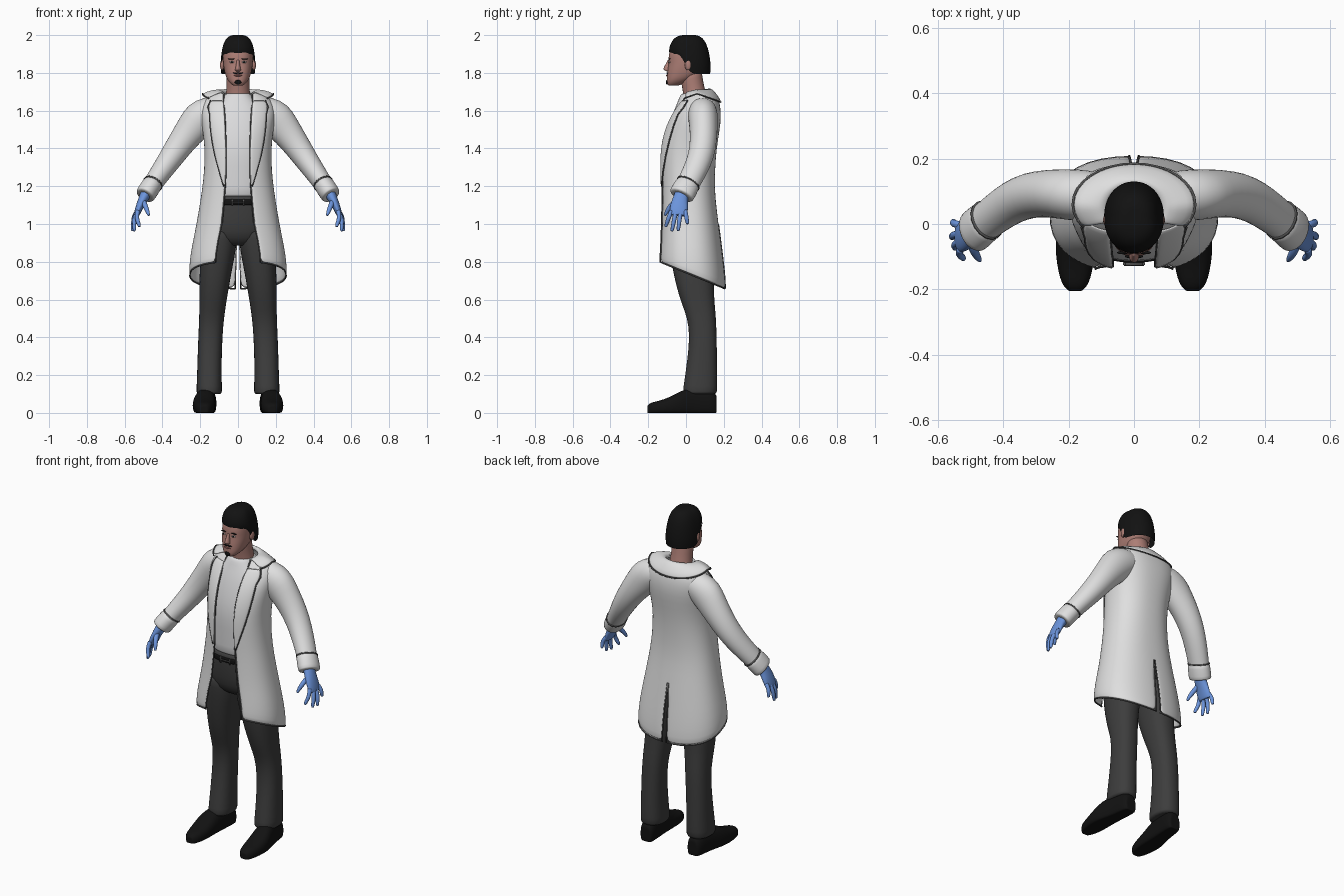
import bpy, bmesh, math
from mathutils import Vector

if "Cube" in bpy.data.objects:
    bpy.data.objects.remove(bpy.data.objects["Cube"])


def mat(name, r, g, b):
    m = bpy.data.materials.new(name)
    m.diffuse_color = (r, g, b, 1)
    m.use_nodes = True
    m.node_tree.nodes["Principled BSDF"].inputs["Base Color"].default_value = m.diffuse_color
    return m


WHITE = mat("coat_white", .74, .74, .74)
SHIRT = mat("shirt_white", .72, .72, .73)
PIPE = mat("seam_grey", .09, .09, .09)
PANTS = mat("trouser_grey", .047, .047, .047)
BLACK = mat("black", .006, .006, .006)
SKIN = mat("skin", .42, .21, .18)
LIPS = mat("lips", .3, .12, .11)
EYE = mat("eye_white", .6, .6, .6)
GLOVE = mat("glove_blue", .15, .3, .72)


def skin(name, rings, m, closed=True, caps=(True, True), sub=1, mirror=False, thick=0):
    """Bridge a list of point rings into one smooth mesh."""
    rings = [[Vector(p) for p in r] for r in rings]

    def inset(r):
        c = sum(r, Vector()) / len(r)
        return [c + (p - c) * .88 for p in r]
    if closed and caps[0]:
        rings.insert(0, inset(rings[0]))
    if closed and caps[1]:
        rings.append(inset(rings[-1]))
    bm = bmesh.new()
    vs = [[bm.verts.new(p) for p in r] for r in rings]
    n = len(vs[0])
    for a, b in zip(vs, vs[1:]):
        for i in range(n if closed else n - 1):
            j = (i + 1) % n
            bm.faces.new((a[i], a[j], b[j], b[i]))
    if closed and caps[0]:
        bm.faces.new(vs[0])
    if closed and caps[1]:
        bm.faces.new(vs[-1])
    bmesh.ops.recalc_face_normals(bm, faces=bm.faces)
    for f in bm.faces:
        f.smooth = True
    me = bpy.data.meshes.new(name)
    bm.to_mesh(me)
    bm.free()
    me.materials.append(m)
    ob = bpy.data.objects.new(name, me)
    bpy.context.collection.objects.link(ob)
    if mirror:
        ob.modifiers.new("mirror", 'MIRROR').merge_threshold = .001
    if thick:
        s = ob.modifiers.new("thickness", 'SOLIDIFY')
        s.thickness, s.offset = thick, 0
    if sub:
        s = ob.modifiers.new("smooth", 'SUBSURF')
        s.levels = s.render_levels = sub
    return ob


def sp(v, e):
    return math.copysign(abs(v) ** e, v)


def sec(z, cx, w, yf, yb, n=24, e=.85):
    """Horizontal rounded section."""
    cy, d = (yf + yb) / 2, (yb - yf) / 2
    an = [2 * math.pi * i / n for i in range(n)]
    return [(cx + w * sp(math.cos(a), e), cy + d * sp(math.sin(a), e), z) for a in an]


def tube(name, path, m, ref=(0, 1, 0), n=12, **kw):
    """Tube along (x, y, z, radius toward ref, other radius) stations."""
    P = [Vector(p[:3]) for p in path]
    rings = []
    for i, p in enumerate(P):
        t = (P[min(i + 1, len(P) - 1)] - P[max(i - 1, 0)]).normalized()
        r = Vector(ref)
        u = (r - t * r.dot(t)).normalized()
        w = t.cross(u)
        an = [2 * math.pi * k / n for k in range(n)]
        rings.append([p + u * math.cos(a) * path[i][3] + w * math.sin(a) * path[i][4] for a in an])
    return skin(name, rings, m, **kw)


def piping(name, pts, ref, r=.004):
    tube(name, [(*p, r, r) for p in pts], PIPE, ref, 6, sub=0, mirror=True)


def blob(name, c, s, m, mirror=False):
    """Small ellipsoid."""
    rings = []
    for k in range(1, 8):
        f = math.pi * k / 8
        q = math.sin(f)
        rings.append(sec(c[2] - s[2] * math.cos(f), c[0], s[0] * q, c[1] - s[1] * q, c[1] + s[1] * q, 12, 1))
    skin(name, rings, m, sub=0, mirror=mirror)


def lerp(table, z):
    for a, b in zip(table, table[1:]):
        if a[0] <= z <= b[0]:
            t = (z - a[0]) / (b[0] - a[0])
            return [p + (q - p) * t for p, q in zip(a, b)]
    return table[0] if z < table[0][0] else table[-1]


# Coat: z, half width, front y, back y, half opening
COAT = [(.66, .255, -.145, .205, .118), (.74, .253, -.142, .2, .115), (.85, .24, -.137, .187, .105),
        (1, .215, -.131, .168, .085), (1.12, .195, -.127, .152, .074), (1.22, .18, -.126, .147, .066),
        (1.35, .17, -.13, .152, .064), (1.45, .176, -.12, .165, .065), (1.54, .19, -.09, .18, .068),
        (1.6, .197, -.055, .18, .072), (1.65, .18, -.018, .172, .076), (1.685, .135, .005, .155, .076),
        (1.7, .095, .02, .13, .07)]
E = .85


def front_y(row, x):
    z, w, yf, yb = row[:4]
    c = min(1, abs(x) / w) ** (1 / E)
    return (yf + yb) / 2 - (yb - yf) / 2 * (1 - c * c) ** (E / 2)


rows = []
for z, w, yf, yb, o in COAT:
    a0 = -math.acos((o / w) ** (1 / E))
    row = []
    for i in range(17):
        a = a0 + (math.pi / 2 - a0) * i / 16
        x = w * sp(math.cos(a), E)
        y = (yf + yb) / 2 + (yb - yf) / 2 * sp(math.sin(a), E)
        if i == 16:
            x = .004 + .008 * (1 - z) / .34 if z < 1 else 0
        hem = .66 + (.2 - y) / .34 * .14
        row.append(Vector((x, y, 1 - (1 - z) / .34 * (1 - hem) if z < 1 else z)))
    rows.append(row)
skin("coat_body", rows, WHITE, closed=False, mirror=True, thick=.01)
piping("coat_front_piping", [r[0] + Vector((0, -.005, 0)) for r in rows[:-1]], (0, 1, 0))
piping("coat_hem_piping", rows[0], (0, 0, 1))
piping("coat_vent_piping", [r[16] + Vector((.003, .003, 0)) for r in rows[:4]], (0, 1, 0))

# Lapels
LAPEL = [(1.2, .075), (1.28, .1), (1.36, .122), (1.44, .138), (1.52, .148), (1.58, .15), (1.62, .16), (1.655, .145)]
lap = []
for z, xo in LAPEL:
    row = lerp(COAT, z)
    xs = [row[4] + (xo - row[4]) * k / 4 for k in range(5)]
    lap.append([Vector((x, front_y(row, x) - .011, z)) for x in xs])
skin("lapel", lap, WHITE, closed=False, mirror=True, thick=.009)
piping("lapel_piping", [r[-1] for r in lap], (0, 1, 0))

# Fold-down collar
col = []
for i in range(12):
    a = math.radians(-35 + 125 * i / 11)
    c, s = math.cos(a), math.sin(a)
    if i == 11:
        c = 0
    inner = Vector((.085 * c, .05 + .075 * s, 1.71 + .014 * s))
    outer = Vector((.188 * c, .06 + .125 * s, 1.69 - .045 * abs(s)))
    col.append([inner - Vector((0, 0, .03)), inner, inner.lerp(outer, .5) + Vector((0, 0, .008)), outer])
skin("collar", col, WHITE, closed=False, mirror=True, thick=.01)
piping("collar_piping", [r[-1] for r in col], (0, 0, 1))

# Sleeves and cuffs
tube("sleeve", [(.09, .085, 1.6, .07, .07), (.15, .088, 1.592, .08, .09), (.2, .09, 1.56, .08, .1),
                (.24, .093, 1.51, .076, .088), (.29, .093, 1.445, .073, .076), (.345, .082, 1.365, .07, .067),
                (.4, .05, 1.285, .066, .058), (.45, .012, 1.215, .062, .052), (.485, -.018, 1.16, .06, .047)],
     WHITE, mirror=True, n=16)
tube("cuff", [(.45, .012, 1.215, .066, .054), (.472, -.007, 1.183, .069, .055), (.493, -.025, 1.15, .07, .054)],
     WHITE, mirror=True, n=16)
tube("cuff_piping", [(.448, .014, 1.218, .066, .054), (.451, .011, 1.213, .067, .0555)], PIPE, mirror=True, n=16, sub=0)

# Gloves: palm, fingers, thumb
tube("glove_palm", [(.483, -.018, 1.17, .04, .032), (.5, -.03, 1.135, .04, .027), (.518, -.036, 1.1, .05, .022),
                    (.533, -.04, 1.06, .05, .018), (.538, -.041, 1.045, .046, .014)], GLOVE, mirror=True)
for k, (y, tip) in enumerate([(-.077, (.522, -.108, .985)), (-.052, (.55, -.075, .962)),
                              (-.028, (.56, -.042, .963)), (-.004, (.556, .008, 1.0))]):
    a, b = Vector((.531, y, 1.07)), Vector(tip)
    mid = a.lerp(b, .5) + Vector((.012, 0, .004))
    tube(f"glove_finger_{k + 1}", [(*a, .013, .013), (*mid, .0125, .0125), (*a.lerp(b, .85), .0115, .0115),
                                   (*b, .007, .007)], GLOVE, n=8, mirror=True)
tube("glove_thumb", [(.503, -.045, 1.125, .016, .016), (.493, -.078, 1.1, .016, .015), (.48, -.1, 1.07, .013, .013),
                     (.472, -.112, 1.045, .007, .007)], GLOVE, n=8, mirror=True)

# Shirt
skin("shirt", [sec(z, 0, w, f, b) for z, w, f, b in [
    (1.14, .15, -.112, .12), (1.25, .15, -.112, .12), (1.36, .152, -.118, .12), (1.45, .155, -.108, .13),
    (1.54, .16, -.085, .14), (1.6, .14, -.065, .14), (1.645, .11, -.045, .13), (1.675, .078, -.034, .115),
    (1.69, .07, -.025, .11)]], SHIRT)

# Trousers, belt and buckle
skin("trouser_hips", [sec(z, 0, w, f, b) for z, w, f, b in [
    (.885, .1, -.05, .1), (.92, .17, -.098, .15), (1, .18, -.112, .145), (1.08, .165, -.115, .13),
    (1.15, .155, -.115, .125)]], PANTS)
skin("trouser_leg", [sec(z, (i + o) / 2, (o - i) / 2, f, b, 20) for z, i, o, f, b in [
    (.1, .083, .222, -.02, .166), (.18, .086, .218, -.008, .166), (.28, .086, .215, .006, .165),
    (.4, .082, .211, .019, .163), (.5, .074, .206, .008, .16), (.58, .062, .205, -.025, .152),
    (.68, .045, .205, -.055, .147), (.78, .027, .203, -.075, .15), (.87, .008, .195, -.09, .15),
    (.97, .005, .18, -.1, .145)]], PANTS, mirror=True)
skin("belt", [sec(z, 0, .162, -.12, .13) for z in (1.1, 1.11, 1.12, 1.13)], BLACK)
for k, x in enumerate((-.03, .03)):
    tube(f"buckle_side_{k + 1}", [(x, -.122, 1.098, .005, .005), (x, -.122, 1.132, .005, .005)], PIPE, n=6, sub=0)
tube("buckle_bar", [(-.03, -.123, 1.115, .005, .003), (.03, -.123, 1.115, .005, .003)], PIPE, n=6, sub=0)

# Shoes
shoe = []
for y, cx, w, h in [(-.205, .18, .02, .038), (-.192, .18, .036, .052), (-.165, .18, .048, .06), (-.12, .18, .057, .07),
                    (-.06, .181, .062, .097), (-.01, .176, .057, .128), (.06, .165, .048, .132),
                    (.12, .16, .047, .125), (.15, .157, .042, .11), (.162, .156, .032, .09)]:
    an = [2 * math.pi * k / 20 for k in range(20)]
    shoe.append([(cx + w * sp(math.cos(a), .7), y, max(0, h * (.4 + .6 * sp(math.sin(a), .9)))) for a in an])
skin("shoe", shoe, BLACK, mirror=True)

# Neck and head
tube("neck", [(0, .05, 1.65, .066, .07), (0, .045, 1.69, .06, .064), (0, .035, 1.74, .058, .06),
              (0, .025, 1.8, .06, .062)], SKIN, n=20)
HEAD = [(1.733, .026, -.094, -.04), (1.745, .042, -.101, -.01), (1.765, .058, -.102, .03), (1.79, .068, -.101, .075),
        (1.82, .075, -.098, .095), (1.85, .079, -.092, .108), (1.875, .08, -.094, .115), (1.91, .081, -.09, .115),
        (1.945, .074, -.075, .105), (1.97, .05, -.04, .07)]
skin("head", [sec(z, 0, w, f, b) for z, w, f, b in HEAD], SKIN)
skin("nose", [sec(z, 0, w, f, -.07, 12) for z, w, f in [
    (1.808, .013, -.102), (1.814, .017, -.117), (1.822, .015, -.122), (1.842, .01, -.111),
    (1.868, .008, -.098)]], SKIN)
blob("ear", (.084, .012, 1.842), (.011, .019, .03), SKIN, True)


def face(name, x, z, sx, sz, m, both=False, out=0):
    blob(name, (x, front_y(lerp(HEAD, z), x) - out, z), (sx, .005, sz), m, both)


face("eye", .032, 1.857, .013, .005, EYE, True)
face("iris", .032, 1.857, .005, .005, BLACK, True, .002)
face("eyebrow", .034, 1.874, .019, .0035, BLACK, True)
face("moustache", .013, 1.799, .015, .004, BLACK, True)
face("mouth", 0, 1.786, .022, .005, LIPS)
face("goatee", 0, 1.75, .018, .012, BLACK)

# Hair cap with a raised front hairline
hair = []
for deg in (0, 10, 22, 35, 48, 60, 71, 80, 86):
    f = math.radians(deg)
    s = math.cos(f) ** .55 * (.96 if deg == 0 else 1)
    ring = []
    for x, y, _ in sec(0, 0, .094, -.092, .133, 32, .95):
        t = min(1, max(0, (y + .045) / .08))
        zb = 1.9 - .105 * t * t * (3 - 2 * t)
        ring.append((x * s, .02 + (y - .02) * s, zb + (2.001 - zb) * math.sin(f)))
    hair.append(ring)
skin("hair", hair, BLACK, caps=(False, True))
